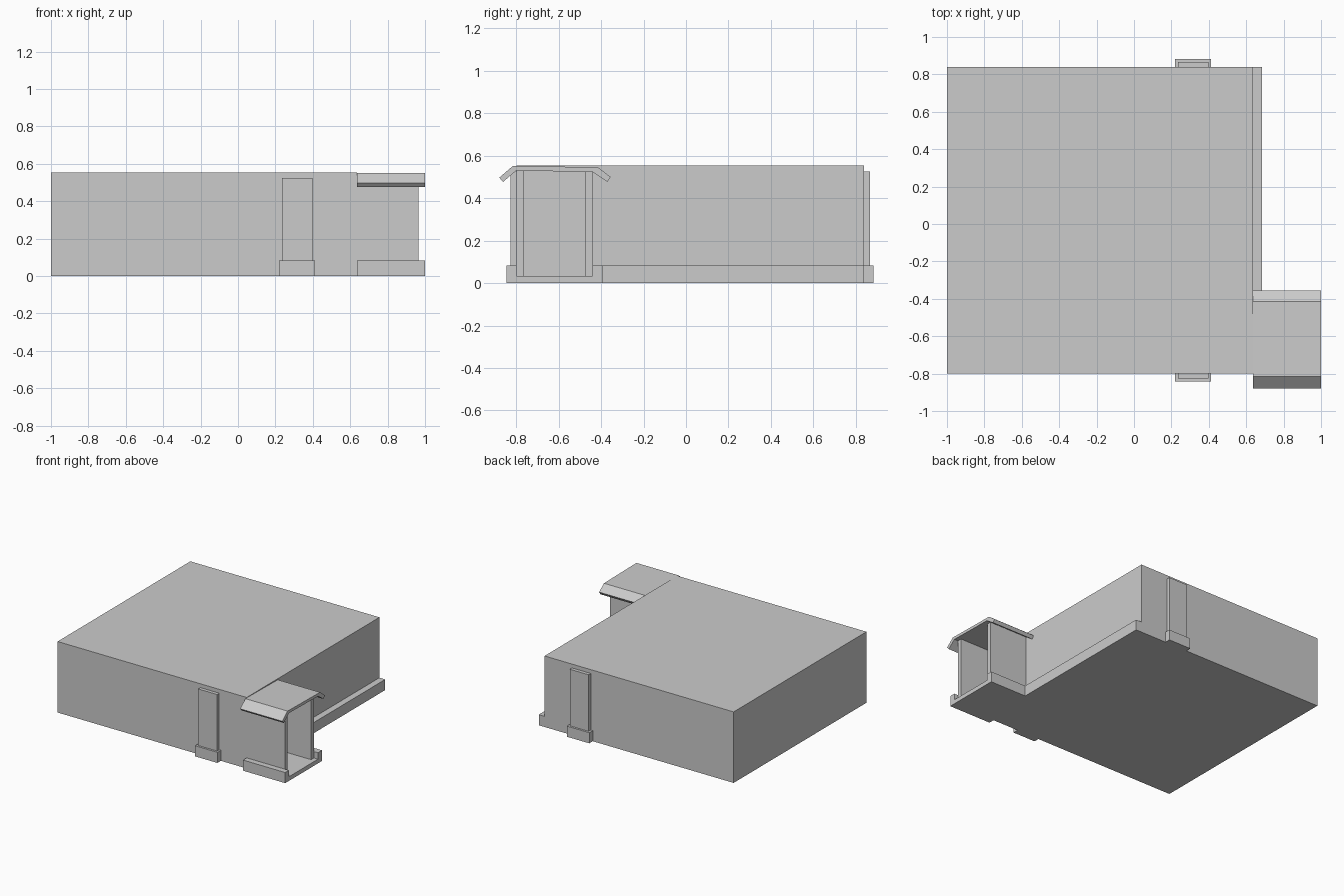
import bpy, bmesh

if "Cube" in bpy.data.objects:
    bpy.data.objects.remove(bpy.data.objects["Cube"])


def extrude_x(name, profile, x0, x1):
    """Prism from a closed (y, z) profile swept along x."""
    bm = bmesh.new()
    face = bm.faces.new([bm.verts.new((x0, y, z)) for y, z in profile])
    swept = bmesh.ops.extrude_face_region(bm, geom=[face])["geom"]
    verts = [v for v in swept if isinstance(v, bmesh.types.BMVert)]
    bmesh.ops.translate(bm, verts=verts, vec=(x1 - x0, 0, 0))
    bmesh.ops.recalc_face_normals(bm, faces=bm.faces)
    mesh = bpy.data.meshes.new(name)
    bm.to_mesh(mesh)
    bm.free()
    obj = bpy.data.objects.new(name, mesh)
    bpy.context.collection.objects.link(obj)
    return obj


def box(name, x0, x1, y0, y1, z0, z1):
    return extrude_x(name, [(y0, z0), (y1, z0), (y1, z1), (y0, z1)], x0, x1)


WALL_X = 0.635             # right wall of the main block
FRONT, BACK = -0.80, 0.84  # front and back walls

# Main block and the plinth along its right wall
box("main_block", -1.0, WALL_X, FRONT, BACK, 0, 0.555)
box("side_plinth", WALL_X, 0.685, -0.39, BACK, 0, 0.083)

# Pilaster with a wider foot, on front and back walls
for side, wall, out in (("front", FRONT, -1), ("back", BACK, 1)):
    for part, x0, x1, depth, top in (("pilaster", 0.235, 0.398, 0.027, 0.525),
                                     ("pilaster_foot", 0.218, 0.412, 0.043, 0.083)):
        y0, y1 = sorted((wall, wall + out * depth))
        box(f"{side}_{part}", x0, x1, y0, y1, 0, top)

# Porch: floor with raised curbs, in one U-shaped profile
extrude_x("porch_base", [(-0.845, 0), (-0.39, 0), (-0.39, 0.083), (-0.44, 0.083),
                         (-0.44, 0.033), (-0.80, 0.033), (-0.80, 0.083),
                         (-0.845, 0.083)], WALL_X, 1.0)

# Porch side walls
box("porch_front_wall", WALL_X, 0.965, -0.80, -0.765, 0.033, 0.535)
box("porch_back_wall", WALL_X, 0.965, -0.475, -0.44, 0.033, 0.53)

# Porch canopy with drooping eaves
extrude_x("porch_canopy", [(-0.88, 0.497), (-0.816, 0.552), (-0.415, 0.546),
                           (-0.355, 0.50), (-0.371, 0.477), (-0.44, 0.524),
                           (-0.80, 0.53), (-0.862, 0.477)], WALL_X, 1.0)
